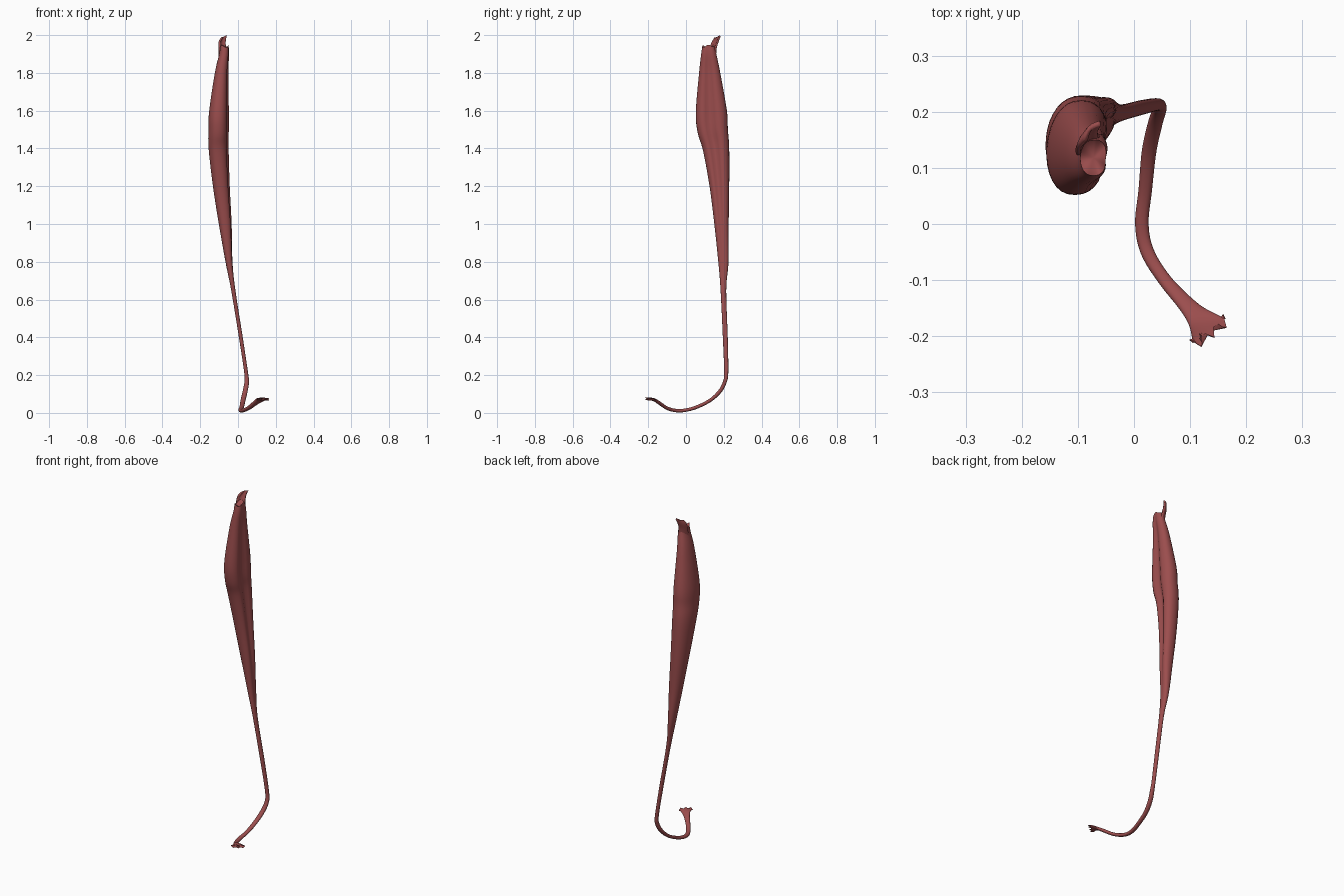
import bpy, bmesh, math
from mathutils import Vector

if "Cube" in bpy.data.objects:
    bpy.data.objects.remove(bpy.data.objects["Cube"])

mat = bpy.data.materials.new("muscle_red")
mat.diffuse_color = (0.33, 0.075, 0.075, 1)
mat.use_nodes = True
mat.node_tree.nodes["Principled BSDF"].inputs["Base Color"].default_value = mat.diffuse_color


def finish(name, bm):
    bmesh.ops.recalc_face_normals(bm, faces=bm.faces)
    me = bpy.data.meshes.new(name)
    bm.to_mesh(me)
    bm.free()
    for p in me.polygons:
        p.use_smooth = True
    ob = bpy.data.objects.new(name, me)
    bpy.context.collection.objects.link(ob)
    me.materials.append(mat)
    return ob


def catmull(rows, steps):
    """Smoothly resample rows of numbers."""
    out = []
    n = len(rows)
    for i in range(n - 1):
        p0, p1, p2, p3 = (rows[min(max(i + k, 0), n - 1)] for k in (-1, 0, 1, 2))
        for s in range(steps):
            t = s / steps
            out.append([0.5 * (2*b + (c - a)*t + (2*a - 5*b + 4*c - d)*t*t
                               + (3*b - a - 3*c + d)*t**3)
                        for a, b, c, d in zip(p0, p1, p2, p3)])
    out.append(list(rows[-1]))
    return out


# Belly and tendon: x, y, z, half width across, half depth, medial groove
rows = [
    (-.072, .118, 1.94, .024, .032, .10),
    (-.072, .120, 1.90, .027, .040, .25),
    (-.085, .125, 1.80, .037, .056, .40),
    (-.098, .134, 1.60, .054, .082, .45),
    (-.100, .141, 1.50, .056, .081, .45),
    (-.100, .159, 1.40, .055, .070, .45),
    (-.086, .177, 1.20, .046, .052, .40),
    (-.066, .188, 1.00, .035, .038, .30),
    (-.047, .198, 0.80, .019, .027, .10),
    (-.025, .198, 0.65, .011, .015, 0),
    (.015, .208, 0.40, .010, .013, 0),
    (.042, .213, 0.22, .010, .011, 0),
    (.046, .206, 0.165, .012, .010, 0),
    (.038, .180, 0.115, .013, .010, 0),
    (.027, .130, 0.068, .013, .009, 0),
    (.020, .060, 0.032, .012, .009, 0),
    (.014, .000, 0.015, .012, .009, 0),
    (.024, -.050, 0.012, .012, .009, 0),
    (.055, -.100, 0.025, .012, .009, 0),
    (.095, -.145, 0.055, .016, .009, 0),
    (.118, -.170, 0.070, .024, .008, 0),
    (.136, -.193, 0.073, .038, .008, 0),
]
path = catmull(rows, 6)
SIDES = 32
bm = bmesh.new()
rings = []
for i, (x, y, z, hx, hs, g) in enumerate(path):
    a, b = path[max(i - 1, 0)], path[min(i + 1, len(path) - 1)]
    T = (Vector(b[:3]) - Vector(a[:3])).normalized()
    N = Vector((1, 0, 0))
    N = (N - T * N.dot(T)).normalized()
    S = N.cross(T)
    ring = []
    for k in range(SIDES):
        t = 2 * math.pi * k / SIDES
        c, s = math.cos(t), math.sin(t)
        u = math.copysign(abs(c) ** 0.85, c)
        if c > 0:
            u *= 1 - g * math.exp(-((s + 0.1) / 0.35) ** 2)
        u += 0.25 * g * s
        p = Vector((x, y, z)) + N * hx * u + S * hs * s
        if i == len(path) - 1:      # frayed tendon end
            p += T * 0.012 * math.cos(3 * math.pi * c)
        if i == 0:                  # ragged upper rim
            p.z += 0.008 * math.cos(3 * t)
        ring.append(bm.verts.new(p))
    rings.append(ring)
for r0, r1 in zip(rings, rings[1:]):
    for k in range(SIDES):
        j = (k + 1) % SIDES
        bm.faces.new((r0[k], r0[j], r1[j], r1[k]))
# Slightly hollowed upper cap, flat lower cap
for ring, off in ((rings[0], Vector((0, 0, -.02))), (rings[-1], Vector((0, 0, 0)))):
    mid = bm.verts.new(sum((v.co for v in ring), Vector()) / SIDES + off)
    for k in range(SIDES):
        bm.faces.new((ring[k], ring[(k + 1) % SIDES], mid))
ob = finish("muscle_belly_and_tendon", bm)
bpy.context.view_layer.objects.active = ob
ob.select_set(True)
bpy.ops.object.shade_smooth_by_angle(angle=math.radians(50))

# Thin attachment flap rising from the back of the upper rim
left = catmull([(-.098, .120, 1.88), (-.100, .128, 1.93), (-.098, .138, 1.965), (-.086, .150, 1.985)], 4)
right = catmull([(-.056, .155, 1.88), (-.064, .158, 1.93), (-.066, .168, 1.965), (-.060, .180, 1.997)], 4)
bm = bmesh.new()
grid = []
for l, r in zip(left, right):
    row = []
    for k in range(7):
        f = k / 6
        p = Vector(l).lerp(Vector(r), f)
        p += Vector((-.7, .7, 0)) * 0.008 * math.sin(math.pi * f)
        row.append(bm.verts.new(p))
    grid.append(row)
for r0, r1 in zip(grid, grid[1:]):
    for k in range(6):
        bm.faces.new((r0[k], r0[k + 1], r1[k + 1], r1[k]))
flap = finish("upper_attachment_flap", bm)
sol = flap.modifiers.new("thickness", 'SOLIDIFY')
sol.thickness = 0.009
sol.offset = 0
